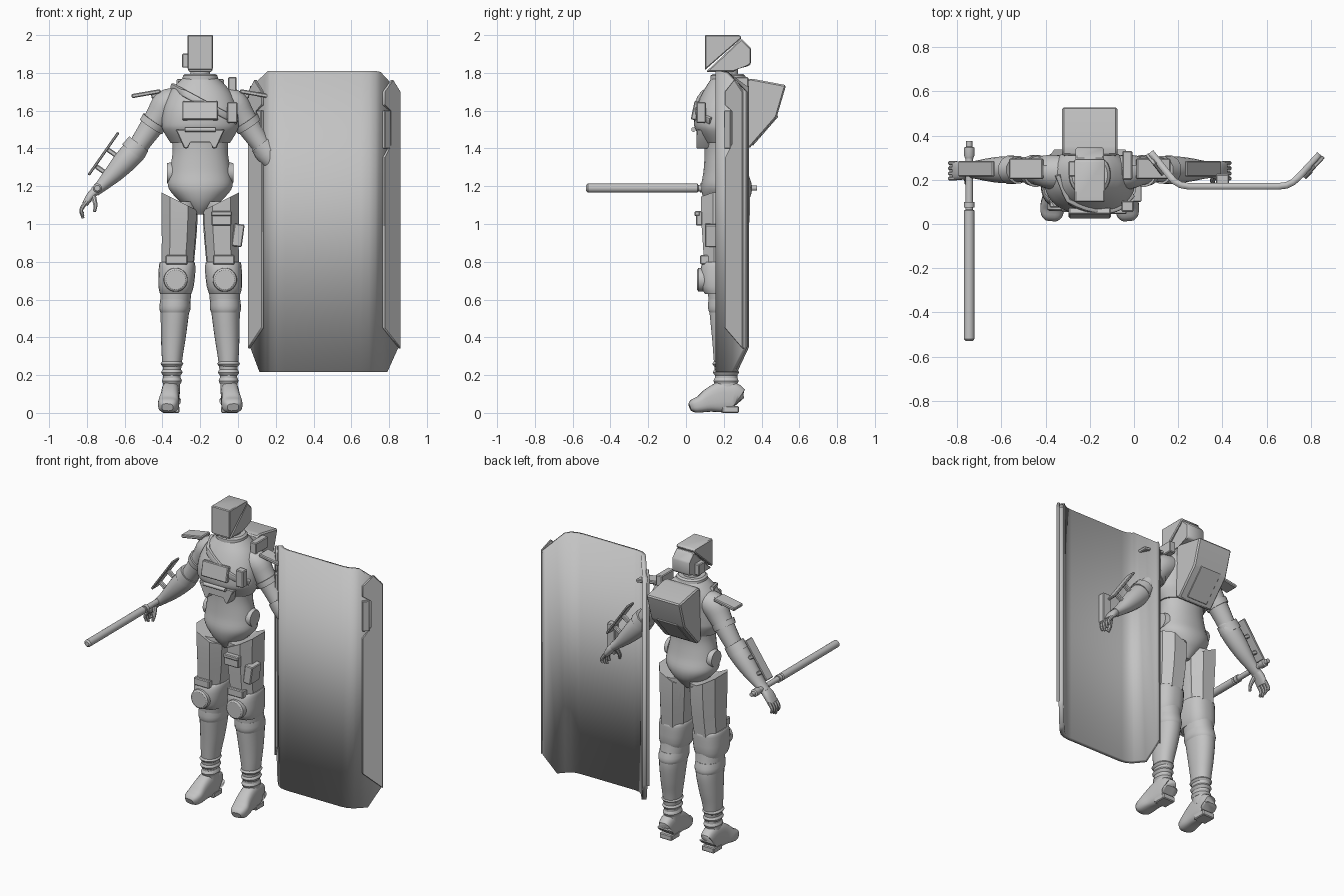
import bpy, bmesh, math
from mathutils import Vector, Matrix, Euler

if "Cube" in bpy.data.objects:
    bpy.data.objects.remove(bpy.data.objects["Cube"])

CX = -0.2  # body symmetry plane
grey = bpy.data.materials.new("plain grey")
grey.diffuse_color = (0.55, 0.55, 0.55, 1)
grey.use_nodes = True
grey.node_tree.nodes["Principled BSDF"].inputs["Base Color"].default_value = grey.diffuse_color


def finish(name, bm, mirror=False):
    """Turn a bmesh into an object, optionally with a twin across the body plane."""
    bmesh.ops.recalc_face_normals(bm, faces=bm.faces)
    for side in (("_right", "_left") if mirror else ("",)):
        if side == "_left":
            for v in bm.verts:
                v.co.x = 2 * CX - v.co.x
            bmesh.ops.reverse_faces(bm, faces=bm.faces)
        me = bpy.data.meshes.new(name + side)
        bm.to_mesh(me)
        me.materials.append(grey)
        ob = bpy.data.objects.new(name + side, me)
        bpy.context.collection.objects.link(ob)
    bm.free()
    return ob


def dense(rows, k):
    """Catmull-Rom interpolation of section rows."""
    out = []
    for i in range(len(rows) - 1):
        a, b, c, d = (rows[max(0, min(len(rows) - 1, i + j))] for j in (-1, 0, 1, 2))
        for s in range(k):
            t = s / k
            out.append([0.5 * (2 * q + (r - p) * t + (2 * p - 5 * q + 4 * r - w) * t * t
                               + (3 * q - p - 3 * r + w) * t ** 3) for p, q, r, w in zip(a, b, c, d)])
    return out + [list(rows[-1])]


def circle(n, p):
    """Unit superellipse."""
    f = lambda c: math.copysign(abs(c) ** (2 / p), c)
    return [(f(math.cos(2 * math.pi * (i + .5) / n)), f(math.sin(2 * math.pi * (i + .5) / n))) for i in range(n)]


def skin(name, rings, mirror=False):
    bm = bmesh.new()
    vs = [[bm.verts.new(p) for p in r] for r in rings]
    n = len(vs[0])
    for a, b in zip(vs, vs[1:]):
        for i in range(n):
            bm.faces.new((a[i], a[(i + 1) % n], b[(i + 1) % n], b[i]))
    bm.faces.new(vs[0])
    bm.faces.new(vs[-1])
    return finish(name, bm, mirror)


def loft(name, rows, n=28, p=2.2, k=4, mirror=False, tilt=0):
    """Stack of horizontal sections (z, cx, cy, rx, ry); tilt slopes the last one."""
    rows = dense(rows, k)
    return skin(name, [[(x + a * rx, y + b * ry, z - (tilt * a if j == len(rows) - 1 else 0))
                        for a, b in circle(n, p)] for j, (z, x, y, rx, ry) in enumerate(rows)], mirror)


def tube(name, rows, n=16, p=2, k=3, mirror=False):
    """Sections along a path (x, y, z, r, r_side)."""
    rows = dense(rows, k)
    pts = [Vector(r[:3]) for r in rows]
    rings = []
    for i, r in enumerate(rows):
        t = (pts[min(i + 1, len(pts) - 1)] - pts[max(i - 1, 0)]).normalized()
        ref = Vector((1, 0, 0)) if abs(t.y) > .8 else Vector((0, 1, 0))
        b = (ref - t * ref.dot(t)).normalized()
        m = t.cross(b)
        rings.append([pts[i] + m * (u * r[3]) + b * (v * r[4]) for u, v in circle(n, p)])
    return skin(name, rings, mirror)


def box(name, centre, size, rot=(0, 0, 0), bevel=.005, mirror=False):
    bm = bmesh.new()
    M = Matrix.Translation(centre) @ Euler([math.radians(a) for a in rot]).to_matrix().to_4x4()
    bmesh.ops.create_cube(bm, size=1, matrix=M @ Matrix.Diagonal((*size, 1)))
    bmesh.ops.bevel(bm, geom=bm.edges[:], offset=bevel, segments=1, affect='EDGES')
    return finish(name, bm, mirror)


def prism(name, poly, place, lo, hi, bevel=.005, mirror=False):
    """Extrude a 2D outline; place(u, v, depth) gives the position."""
    bm = bmesh.new()
    a, b = ([bm.verts.new(place(u, v, d)) for u, v in poly] for d in (lo, hi))
    n = len(poly)
    for i in range(n):
        bm.faces.new((a[i], a[(i + 1) % n], b[(i + 1) % n], b[i]))
    bm.faces.new(a)
    bm.faces.new(b)
    if bevel:
        bmesh.ops.bevel(bm, geom=bm.edges[:], offset=bevel, segments=1, affect='EDGES')
    return finish(name, bm, mirror)


side = lambda u, v, d: (CX + d, u, v)    # outline in y, z
front = lambda u, v, d: (CX + u, d, v)   # outline in x, z

# helmet and neck
prism("visor", [(.10, 1.815), (.10, 2), (.285, 2), (.295, 1.985)], side, -.068, .068)
prism("helmet_back", [(.105, 1.805), (.293, 1.982), (.345, 1.93), (.345, 1.85), (.33, 1.835), (.28, 1.83),
                      (.25, 1.805)], side, -.064, .064, .007)
box("helmet_ear_box", (-.278, .25, 1.865), (.035, .07, .075))
loft("neck", [(1.72, CX, .22, .06, .06), (1.83, CX, .22, .05, .055)], k=1)

# torso
loft("abdomen", [(1.05, CX, .21, .035, .06), (1.09, CX, .21, .075, .095), (1.14, CX, .215, .13, .125),
                 (1.2, CX, .215, .172, .135), (1.28, CX, .21, .163, .118), (1.38, CX, .205, .147, .107),
                 (1.46, CX, .205, .153, .11), (1.55, CX, .2, .165, .12)], p=2.1)
chest = [(1.43, CX, .205, .158, .11), (1.49, CX, .195, .195, .14), (1.53, CX, .19, .204, .148),
         (1.6, CX, .195, .198, .148), (1.66, CX, .21, .182, .14), (1.71, CX, .22, .155, .125),
         (1.75, CX, .225, .118, .105), (1.775, CX, .225, .09, .088)]
loft("chest_armour", chest, n=36)
loft("collar", [(1.75, CX, .225, .098, .096), (1.785, CX, .222, .092, .092), (1.795, CX, .222, .08, .08)], k=1)


def chest_y(x, z):
    for a, b in zip(chest, chest[1:]):
        if a[0] <= z <= b[0]:
            t = (z - a[0]) / (b[0] - a[0])
            cy, rx, ry = (a[i] + (b[i] - a[i]) * t for i in (2, 3, 4))
            return cy - ry * max(0, 1 - abs((x - CX) / rx) ** 2.2) ** (1 / 2.2)


strap = [(-.345 + .335 * i / 7, 1.725 - .18 * i / 7) for i in range(8)]
tube("chest_strap", [(x, chest_y(x, z), z, .019, .012) for x, z in strap], p=4)
box("chest_plate", (CX, .05, 1.6), (.19, .03, .1), (-12, 0, 0))
prism("rib_plate", [(-.13, 1.5), (.13, 1.5), (.085, 1.4), (.065, 1.4), (.055, 1.44), (-.055, 1.44),
                    (-.065, 1.4), (-.085, 1.4)], front, .055, .15)
tube("chest_rod", [(-.28, .04, 1.5, .012, .012), (-.12, .04, 1.5, .012, .012)], k=1)
box("radio", (-.03, .08, 1.59), (.055, .05, .11))
box("shoulder_pouch", (-.03, .265, 1.74), (.045, .13, .075))
tube("hip_disc", [(-.345, .215, 1.27, .06, .06), (-.375, .215, 1.27, .052, .052)], n=24, k=1, mirror=True)

# backpack with raised back panel
pack = [(.31, 1.765), (.345, 1.77), (.53, 1.735), (.48, 1.565), (.335, 1.4), (.3, 1.42)]
prism("backpack", pack, side, -.125, .125, .008)
prism("backpack_panel", [(.49, 1.57), (.48, 1.575), (.345, 1.42), (.355, 1.415)], side, -.075, .075, .002)

# arms
tube("upper_arm", [(-.32, .235, 1.655, .07, .075), (-.375, .235, 1.63, .083, .078), (-.42, .24, 1.57, .07, .068),
                   (-.475, .245, 1.49, .06, .06), (-.53, .245, 1.41, .052, .055)], n=20, mirror=True)
tube("forearm", [(-.505, .245, 1.43, .045, .045), (-.54, .245, 1.395, .064, .06), (-.6, .245, 1.33, .062, .06),
                 (-.66, .245, 1.265, .05, .052), (-.72, .245, 1.205, .034, .04), (-.76, .245, 1.17, .027, .036)],
     n=20, mirror=True)
tube("sleeve_band", [(-.44, .24, 1.545, .074, .073), (-.46, .243, 1.515, .071, .07)], k=1, n=20, mirror=True)
tube("elbow_cuff", [(-.525, .245, 1.425, .066, .064), (-.56, .245, 1.38, .07, .066)], k=1, n=12, mirror=True)
box("shoulder_plate", (-.487, .25, 1.69), (.155, .092, .022), (0, -10, 0), mirror=True)
box("shoulder_plate_bracket", (-.42, .25, 1.685), (.08, .04, .03), (0, -10, 0), mirror=True)
box("forearm_plate", (-.712, .25, 1.372), (.275, .07, .014), (0, -55, 0), .004, mirror=True)
for i, (x, z) in enumerate([(-.655, 1.37), (-.715, 1.28)]):
    box("forearm_post_%d" % (i + 1), (x, .25, z), (.09, .025, .025), (0, 35, 0), mirror=True)

# hands
tube("palm", [(-.75, .245, 1.18, .022, .032), (-.78, .242, 1.15, .022, .042), (-.81, .24, 1.105, .016, .042)],
     p=2.6, mirror=True)
for i in range(4):
    y = .206 + .023 * i
    tip = 1.03 + .012 * abs(i - 1)
    tube("finger_%d" % (i + 1), [(-.805, y, 1.115, .012, .011), (-.83, y, 1.075, .011, .011),
                                 (-.82, y, tip, .008, .008)], n=8, mirror=True)
tube("thumb", [(-.765, .22, 1.15, .014, .014), (-.755, .195, 1.1, .012, .012), (-.76, .185, 1.065, .008, .008)],
     n=8, mirror=True)

# baton in the right hand
for name, sections in {
    "baton": [(-.53, .015), (-.52, .024), (.06, .024), (.065, .017)],
    "baton_grip": [(.06, .017), (.30, .017)],
    "baton_ring": [(.075, .024), (.1, .024)],
    "baton_pommel": [(.295, .018), (.31, .024), (.345, .024), (.35, .014), (.375, .014)],
}.items():
    tube(name, [(-.745, y, 1.19, r, r) for y, r in sections], n=20, k=1)

# legs
loft("leg", [(.1, -.355, .215, .047, .06), (.2, -.35, .212, .046, .06), (.3, -.348, .215, .056, .07),
             (.4, -.342, .222, .066, .085), (.52, -.335, .225, .075, .1), (.62, -.33, .215, .082, .098),
             (.72, -.325, .205, .085, .1), (.85, -.315, .205, .088, .11), (1.0, -.307, .21, .092, .122),
             (1.12, -.3, .215, .085, .12)], mirror=True)
loft("thigh_armour", [(.78, -.322, .205, .088, .115), (.92, -.315, .208, .094, .128), (1.05, -.312, .208, .099, .138),
                      (1.12, -.312, .208, .1, .138)], n=8, p=2.6, k=1, mirror=True, tilt=.05)
loft("knee_armour", [(.63, -.33, .2, .083, .1), (.67, -.328, .195, .094, .117), (.75, -.323, .195, .098, .12),
                     (.79, -.322, .2, .095, .115), (.8, -.322, .2, .09, .105)], k=2, p=2.6, mirror=True)
tube("knee_disc", [(-.33, .11, .705, .065, .065), (-.33, .065, .705, .062, .062), (-.33, .058, .705, .052, .052)],
     n=28, k=1, mirror=True)
box("knee_tab", (-.325, .1, .81), (.115, .05, .05), mirror=True)
for i, z in enumerate((.17, .215, .26)):
    loft("boot_fold_%d" % (i + 1), [(z - .018, -.35, .212, .045, .058), (z, -.35, .212, .053 + .004 * i, .067 + .003 * i),
                                    (z + .018, -.35, .212, .045, .058)], k=2, mirror=True)
loft("boot_top", [(.52, -.335, .225, .07, .095), (.55, -.334, .223, .083, .106), (.6, -.332, .218, .08, .1)],
     k=3, mirror=True)

# boots
tube("boot", [(-.355, .285, .06, .045, .03), (-.355, .265, .075, .075, .044), (-.357, .2, .085, .085, .048),
              (-.362, .13, .068, .066, .05), (-.368, .08, .047, .046, .055), (-.372, .04, .037, .036, .048),
              (-.374, .02, .03, .02, .03)], n=20, p=3, mirror=True)
box("boot_heel", (-.356, .235, .018), (.09, .09, .036), mirror=True)

# left thigh pouches
box("thigh_pouch_front", (-.088, .07, 1.03), (.105, .035, .075))
box("thigh_pouch_flap", (-.088, .06, 1.055), (.11, .03, .025))
box("thigh_pouch_side", (0, .15, .94), (.055, .1, .12), (0, 8, 0))

# shield: bent sheet with clipped corners
bends = [(.075, .325), (.155, .225), (.18, .195), (.21, .177), (.25, .17), (.65, .17), (.69, .175), (.72, .19),
         (.745, .213), (.84, .315)]
lerp = lambda x, a, b, u, v: u + (v - u) * max(0, min(1, (x - a) / (b - a)))


def shield_y(x):
    for (a, u), (b, v) in zip(bends, bends[1:]):
        if a <= x <= b:
            return lerp(x, a, b, u, v)


bm = bmesh.new()
cols = []
for x in sorted([b[0] for b in bends] + [.085, .125, .17, .78, .83]):
    top = min(lerp(x, .085, .17, 1.73, 1.81), lerp(x, .74, .84, 1.81, 1.70))
    low = max(lerp(x, .075, .125, .35, .217), lerp(x, .78, .84, .217, .35))
    cols.append([bm.verts.new((x, shield_y(x), z)) for z in (low, top)])
for a, b in zip(cols, cols[1:]):
    bm.faces.new((a[0], b[0], b[1], a[1]))
shield = finish("shield", bm)
solid = shield.modifiers.new("thickness", 'SOLIDIFY')
solid.thickness = .03
solid.offset = 0

# raised edge guards and clips on the shield wings
guard = [(.1, .45), (1.02, .34), (1.02, 1.7), (.6, 1.765), (.1, 1.7), (.1, 1.63), (.5, 1.6), (.5, 1.42), (.1, 1.35)]
clip = [(.1, 1.4), (.42, 1.4), (.42, 1.6), (.1, 1.6)]
for label, a, b, s in (("right", (.745, .213), (.84, .315), 1), ("left", (.155, .225), (.075, .325), -1)):
    a, b = Vector((*a, 0)), Vector((*b, 0))
    nrm = Vector(((b - a).y * s, -(b - a).x * s, 0)).normalized()
    wing = lambda u, v, d: a.lerp(b, u) + nrm * d + Vector((0, 0, v))
    prism("shield_guard_" + label, guard, wing, .01, .028, .003)
    prism("shield_clip_" + label, clip, wing, .01, .032, .003)
box("shield_handle", (.4, .2, 1.2), (.06, .05, .2))

# smooth shading with sharp edges kept
for ob in bpy.context.scene.objects:
    ob.select_set(True)
bpy.context.view_layer.objects.active = shield
bpy.ops.object.shade_smooth_by_angle(angle=math.radians(35))
